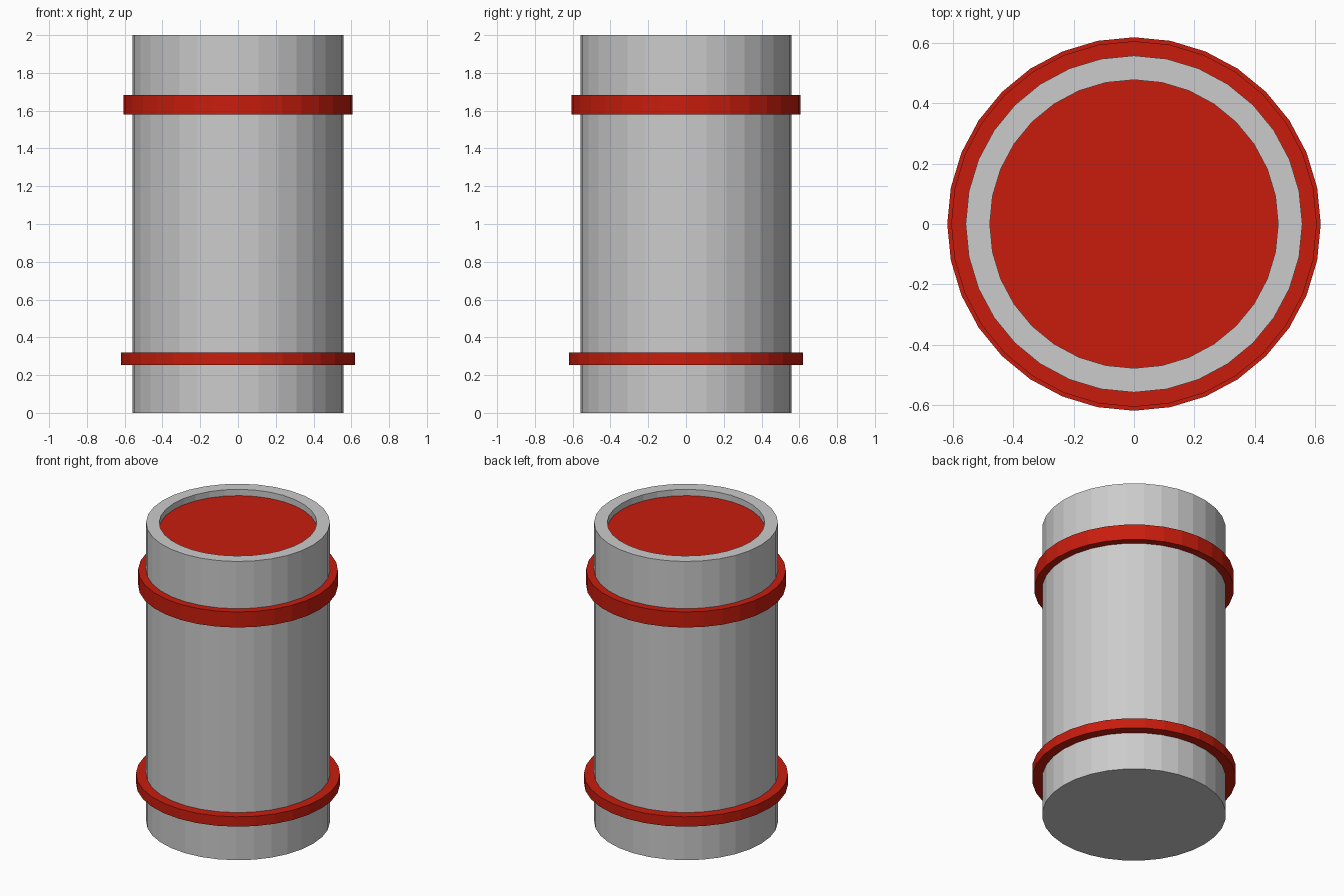
import bpy
import math

if "Cube" in bpy.data.objects:
    bpy.data.objects.remove(bpy.data.objects["Cube"])

SIDES = 32
BODY_R = 0.558
CUP_R = 0.478
HEIGHT = 2.0
FLOOR_Z = 1.958

red = bpy.data.materials.new("red")
red.diffuse_color = (0.58, 0.012, 0.004, 1.0)
red.use_nodes = True
red.node_tree.nodes["Principled BSDF"].inputs["Base Color"].default_value = red.diffuse_color


def lathe(name, profile, cap_start=False, cap_end=False, closed=False, mat=None):
    """Spin a (radius, z) profile around z into a flat-faced object."""
    verts = [(r * math.cos(2 * math.pi * i / SIDES),
              r * math.sin(2 * math.pi * i / SIDES), z)
             for r, z in profile for i in range(SIDES)]
    n = len(profile)
    faces = []
    for k in range(n if closed else n - 1):
        a, b = k * SIDES, ((k + 1) % n) * SIDES
        for i in range(SIDES):
            j = (i + 1) % SIDES
            faces.append((a + i, a + j, b + j, b + i))
    if cap_start:
        faces.append(tuple(reversed(range(SIDES))))
    if cap_end:
        faces.append(tuple(range((n - 1) * SIDES, n * SIDES)))
    mesh = bpy.data.meshes.new(name)
    mesh.from_pydata(verts, [], faces)
    obj = bpy.data.objects.new(name, mesh)
    bpy.context.collection.objects.link(obj)
    if mat:
        mesh.materials.append(mat)
    return obj


# Canister body: outer wall, rim and shallow recess
body = lathe("body", [(BODY_R, 0), (BODY_R, HEIGHT), (CUP_R, HEIGHT), (CUP_R, FLOOR_Z)],
             cap_start=True)

# Red lid closing the recess
lid = lathe("recessed_lid", [(CUP_R, FLOOR_Z)], cap_end=True, mat=red)

# Red bands around the body
for name, r, z0, z1 in (("lower_band", 0.619, 0.253, 0.319),
                        ("upper_band", 0.606, 1.58, 1.684)):
    lathe(name, [(BODY_R - 0.005, z0), (r, z0), (r, z1), (BODY_R - 0.005, z1)],
          closed=True, mat=red)
